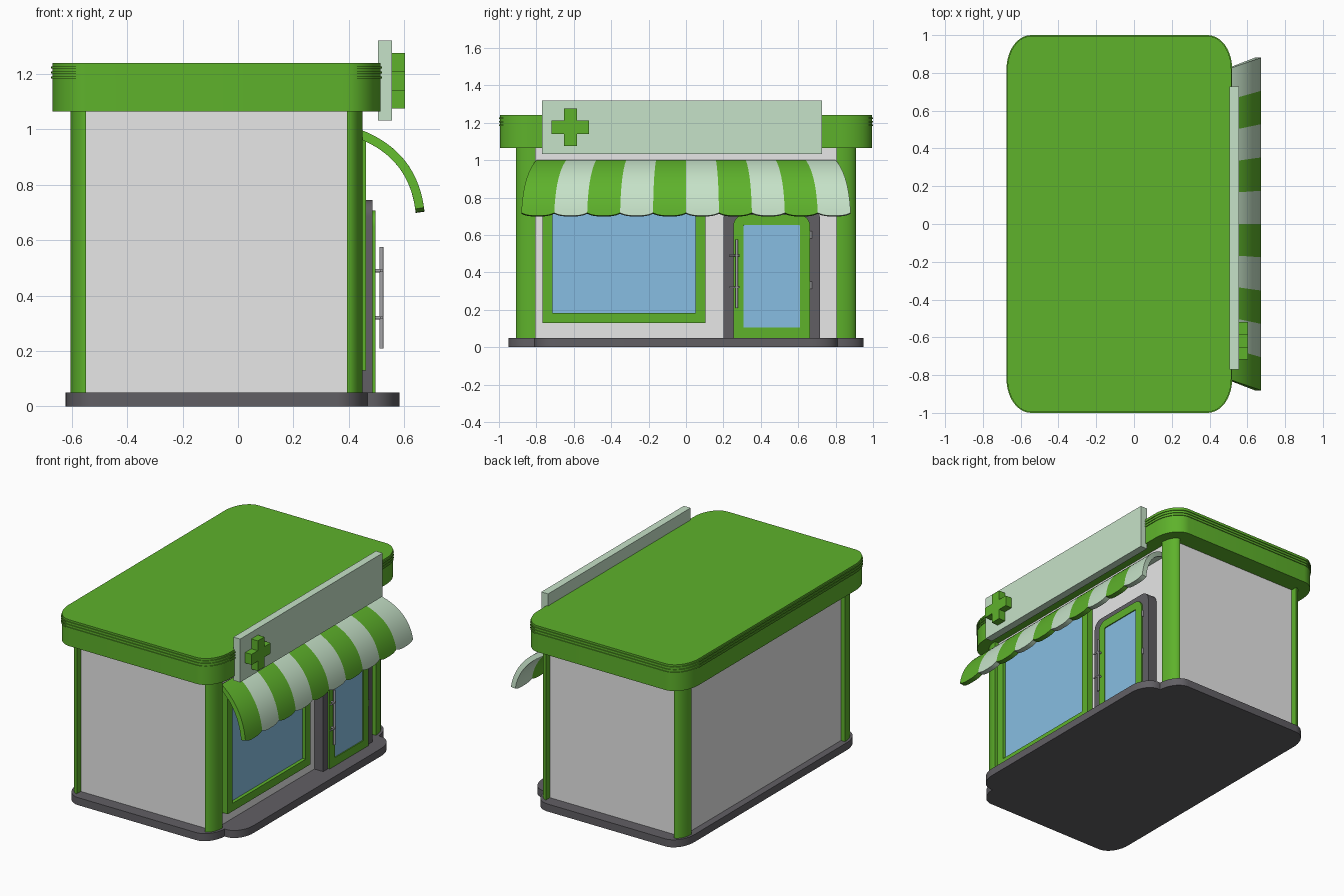
import bpy, bmesh, math
from mathutils import Vector

if "Cube" in bpy.data.objects:
    bpy.data.objects.remove(bpy.data.objects["Cube"])


def material(name, r, g, b):
    m = bpy.data.materials.new(name)
    lin = [(c / 255 / 12.92 if c < 11 else ((c / 255 + 0.055) / 1.055) ** 2.4) for c in (r, g, b)]
    m.diffuse_color = (*lin, 1)
    m.use_nodes = True
    m.node_tree.nodes["Principled BSDF"].inputs["Base Color"].default_value = m.diffuse_color
    return m


GREEN = material("leaf green", 94, 178, 43)
PALE = material("pale green", 198, 226, 200)
WALL = material("light grey wall", 231, 231, 231)
DARK = material("dark grey", 97, 95, 100)
GLASS = material("blue glass", 135, 190, 226)
METAL = material("metal grey", 165, 165, 168)


def smooth(ob):
    bpy.ops.object.select_all(action='DESELECT')
    ob.select_set(True)
    bpy.context.view_layer.objects.active = ob
    bpy.ops.object.shade_smooth_by_angle(angle=math.radians(30))


def finish(bm, name, mats):
    me = bpy.data.meshes.new(name)
    bm.to_mesh(me)
    bm.free()
    ob = bpy.data.objects.new(name, me)
    bpy.context.collection.objects.link(ob)
    for m in mats:
        me.materials.append(m)
    smooth(ob)
    return ob


def prism(name, pts, lo, hi, mats, axis='z', inset=None):
    """Extrude an outline along z or x; inset=(width, depth) sinks a pane of mats[1] in the +x face."""
    bm = bmesh.new()
    to3 = (lambda p, d: (p[0], p[1], d)) if axis == 'z' else (lambda p, d: (d, p[0], p[1]))
    a = [bm.verts.new(to3(p, lo)) for p in pts]
    b = [bm.verts.new(to3(p, hi)) for p in pts]
    n = len(pts)
    bm.faces.new(a[::-1])
    cap = bm.faces.new(b)
    for i in range(n):
        bm.faces.new((a[i], a[(i + 1) % n], b[(i + 1) % n], b[i]))
    bmesh.ops.recalc_face_normals(bm, faces=bm.faces[:])
    if inset:
        bmesh.ops.inset_region(bm, faces=[cap], thickness=inset[0], use_even_offset=True)
        bmesh.ops.inset_region(bm, faces=[cap], thickness=0.0005, use_even_offset=True)
        for v in cap.verts:
            v.co.x -= inset[1]
        cap.material_index = 1
    return finish(bm, name, mats)


def rect(x0, x1, y0, y1):
    return [(x0, y0), (x1, y0), (x1, y1), (x0, y1)]


def rounded(x0, x1, y0, y1, rx, ry, seg=10, only_top=False):
    pts = []
    corners = [(x1 - rx, y1 - ry, 0), (x0 + rx, y1 - ry, 90), (x0 + rx, y0 + ry, 180), (x1 - rx, y0 + ry, 270)]
    for k, (cx, cy, start) in enumerate(corners):
        if only_top and k > 1:
            pts.append((x0, y0) if k == 2 else (x1, y0))
            continue
        for i in range(seg + 1):
            t = math.radians(start + 90 * i / seg)
            pts.append((cx + rx * math.cos(t), cy + ry * math.sin(t)))
    return pts


def rod(name, p, q, r, mat):
    p, q = Vector(p), Vector(q)
    bm = bmesh.new()
    bmesh.ops.create_cone(bm, cap_ends=True, segments=16, radius1=r, radius2=r, depth=(q - p).length)
    rot = (q - p).to_track_quat('Z', 'Y').to_matrix()
    for v in bm.verts:
        v.co = rot @ v.co + (p + q) / 2
    return finish(bm, name, [mat])


# Base slab joined with the front step
base = prism("base", rounded(-0.622, 0.468, -0.95, 0.95, 0.11, 0.15), 0, 0.05, [DARK])
step = prism("step_helper", rounded(0.25, 0.583, -0.81, 0.81, 0.10, 0.14), 0, 0.05, [DARK])
union = base.modifiers.new("join_step", 'BOOLEAN')
union.operation = 'UNION'
union.object = step
union.solver = 'EXACT'
smooth(base)
bpy.ops.object.modifier_apply(modifier="join_step")
bpy.data.objects.remove(step)
smooth(base)

# Walls and quarter-oval corner pillars
prism("walls", rect(-0.576, 0.421, -0.868, 0.868), 0.045, 1.07, [WALL])
for cx, sx in ((-0.548, -1), (0.393, 1)):
    for cy, sy in ((-0.805, -1), (0.805, 1)):
        arc = [math.pi / 2 * i / 10 for i in range(11)]
        outline = [(cx, cy)] + [(cx + sx * 0.057 * math.cos(t), cy + sy * 0.105 * math.sin(t)) for t in arc]
        name = ("left" if sx < 0 else "right") + ("_front" if sy < 0 else "_back") + "_pillar"
        prism(name, outline, 0.045, 1.07, [GREEN])


# Roof block with thin trim bands
def roof_layer(name, grow, z0, z1):
    prism(name, rounded(-0.67 - grow, 0.515 + grow, -0.995 - grow, 0.995 + grow, 0.125 + grow, 0.175 + grow),
          z0, z1, [GREEN])


roof_layer("roof", 0, 1.065, 1.24)
for k, z in enumerate((1.183, 1.201, 1.219)):
    roof_layer(f"roof_band_{k}", 0.005, z, z + 0.008)

# Sign board with raised plus shape
prism("sign_board", rect(-0.77, 0.727, 1.032, 1.32), 0.505, 0.555, [PALE], 'x')
cy, cz, a, b = -0.618, 1.176, 0.1, 0.035
plus = [(-b, -a), (b, -a), (b, -b), (a, -b), (a, b), (b, b), (b, a), (-b, a), (-b, b), (-a, b), (-a, -b), (-b, -b)]
prism("sign_plus", [(cy + p, cz + q) for p, q in plus], 0.55, 0.603, [GREEN], 'x')

# Shop window, door surround and door
prism("shop_window", rect(-0.768, 0.103, 0.13, 0.97), 0.41, 0.462, [GREEN, GLASS], 'x', (0.053, 0.022))
prism("door_surround", rounded(0.20, 0.717, 0.045, 0.745, 0.06, 0.06, only_top=True), 0.41, 0.486, [DARK], 'x')
prism("door", rounded(0.253, 0.663, 0.05, 0.708, 0.06, 0.06, only_top=True), 0.45, 0.497,
      [GREEN, GLASS], 'x', (0.054, 0.006))

# Door handle and hinges
rod("handle_bar", (0.518, 0.272, 0.21), (0.518, 0.272, 0.575), 0.007, METAL)
for k, z in enumerate((0.32, 0.49)):
    rod(f"handle_mount_{k}", (0.485, 0.272, z), (0.525, 0.272, z), 0.006, METAL)
    rod(f"handle_arm_{k}", (0.518, 0.23, z), (0.518, 0.285, z), 0.005, METAL)
for k, z in enumerate((0.33, 0.60)):
    rod(f"hinge_{k}", (0.490, 0.668, z - 0.02), (0.490, 0.668, z + 0.02), 0.006, METAL)

# Striped awning: curved sheet, flared ends, scalloped lower edge
STRIPES, SUB, ROWS = 10, 8, 14
bm = bmesh.new()
grid = []
for i in range(STRIPES * SUB + 1):
    u = i / (STRIPES * SUB)
    w = 2 * (i % SUB) / SUB - 1
    end = 1 - 0.035 * abs(w) ** 3
    col = []
    for j in range(ROWS + 1):
        t = end * j / ROWS
        x = 0.44 * (1 - t) ** 2 + 2 * 0.65 * t * (1 - t) + 0.673 * t * t
        z = 1.0 * (1 - t) ** 2 + 2 * 0.92 * t * (1 - t) + 0.703 * t * t
        half = 0.80 + 0.08 * (x - 0.44) / 0.23
        col.append(bm.verts.new((x, half * (2 * u - 1), z)))
    grid.append(col)
for i in range(STRIPES * SUB):
    for j in range(ROWS):
        f = bm.faces.new((grid[i][j], grid[i][j + 1], grid[i + 1][j + 1], grid[i + 1][j]))
        f.material_index = (i // SUB) % 2
awning = finish(bm, "awning", [GREEN, PALE])
solid = awning.modifiers.new("thickness", 'SOLIDIFY')
solid.thickness = 0.032
solid.offset = -1
bpy.ops.object.modifier_apply(modifier="thickness")
smooth(awning)
